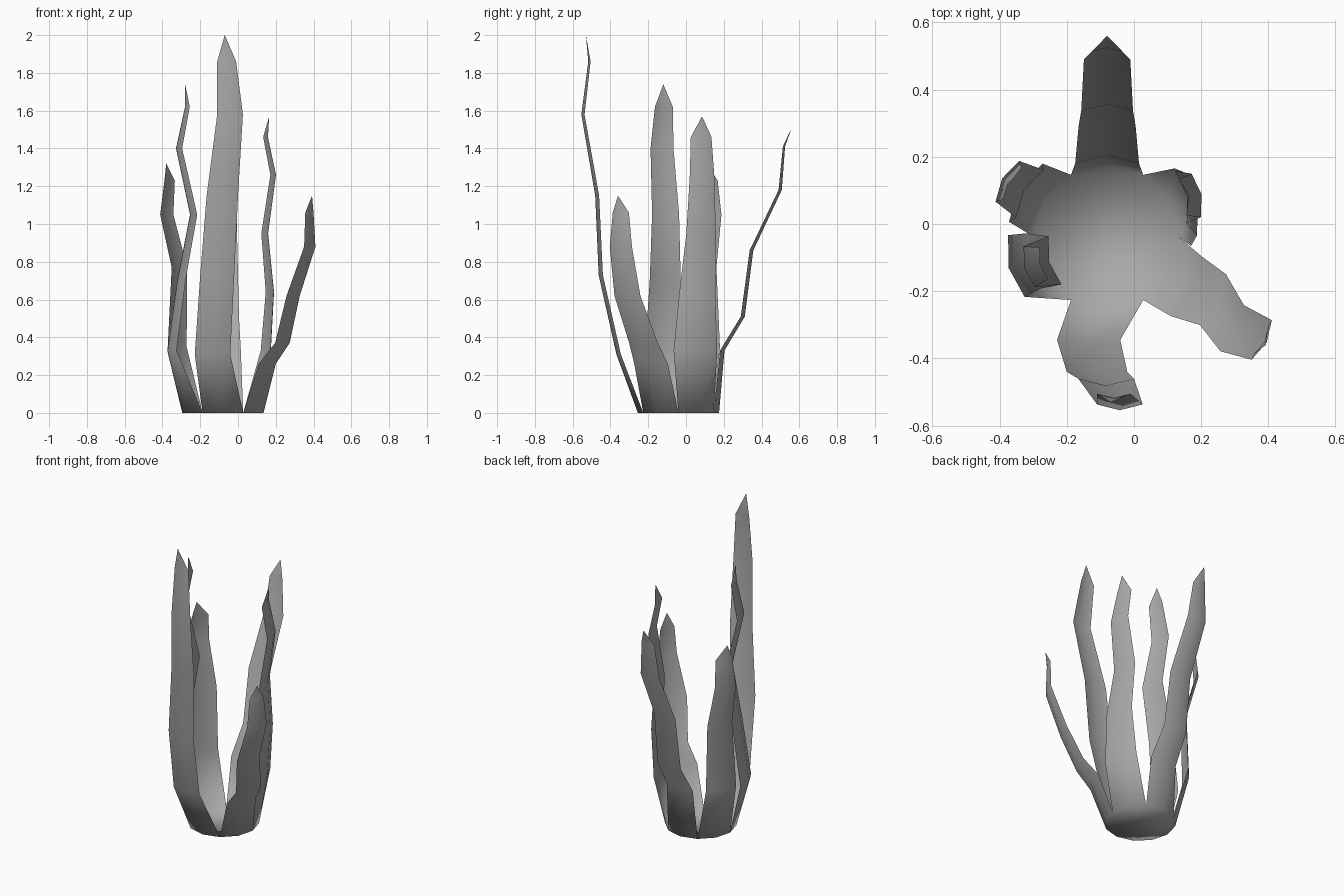
import bpy, bmesh
from math import sin, cos, radians

cube = bpy.data.objects.get("Cube")
if cube:
    bpy.data.objects.remove(cube, do_unlink=True)

# One grey for the whole plant
grey = bpy.data.materials.new("mid_grey")
grey.use_nodes = True
colour = (0.4, 0.4, 0.4, 1)
grey.diffuse_color = colour
bsdf = grey.node_tree.nodes["Principled BSDF"]
bsdf.inputs["Base Color"].default_value = colour
bsdf.inputs["Roughness"].default_value = 0.8

bm = bmesh.new()

# Twelve-sided floor; each blade grows from two of its edges
CX, CY, R = -0.08, -0.04, 0.215
ring = [bm.verts.new((CX + R * cos(radians(30 * i)), CY + R * sin(radians(30 * i)), 0))
        for i in range(12)]
bm.faces.new(ring[::-1])


def blade(start, facing, rows, tip):
    """Curved strip from three ring corners; rows are (z, x, y, half width)."""
    f = radians(facing)
    below = [ring[(start + k) % 12] for k in range(3)]
    for z, x, y, w in rows:
        row = []
        for side in (-1, 0, 1):
            bulge = 0.25 * w if side == 0 else 0
            row.append(bm.verts.new((x - sin(f) * w * side + cos(f) * bulge,
                                     y + cos(f) * w * side + sin(f) * bulge, z)))
        for k in range(2):
            bm.faces.new((below[k], below[k + 1], row[k + 1], row[k]))
        below = row
    point = bm.verts.new(tip)
    for k in range(2):
        bm.faces.new((below[k], below[k + 1], point))


# Front blade, the tallest
blade(8, -90, [(0.31, -0.135, -0.345, 0.094), (0.73, -0.11, -0.44, 0.09),
               (1.15, -0.083, -0.46, 0.083), (1.58, -0.042, -0.537, 0.068),
               (1.86, -0.06, -0.505, 0.05)], (-0.07, -0.53, 2.0))
# Back blade
blade(2, 90, [(0.33, -0.08, 0.18, 0.095), (0.51, -0.08, 0.29, 0.085),
              (0.86, -0.08, 0.337, 0.077), (1.18, -0.08, 0.49, 0.069),
              (1.41, -0.08, 0.513, 0.046)], (-0.08, 0.56, 1.51))
# Left front blade, the shortest
blade(10, -27, [(0.26, 0.155, -0.185, 0.1), (0.37, 0.235, -0.225, 0.085),
                (0.62, 0.292, -0.31, 0.077), (0.88, 0.38, -0.345, 0.066),
                (1.06, 0.378, -0.345, 0.048)], (0.392, -0.36, 1.15))
# Left back blade
blade(0, 12, [(0.33, 0.145, 0.05, 0.118), (0.64, 0.167, 0.06, 0.097),
              (0.95, 0.14, 0.08, 0.08), (1.26, 0.185, 0.085, 0.066),
              (1.46, 0.145, 0.08, 0.056)], (0.165, 0.085, 1.57))
# Right back blade
blade(4, 150, [(0.35, -0.322, 0.093, 0.1), (0.77, -0.31, 0.09, 0.082),
               (1.05, -0.377, 0.127, 0.07), (1.23, -0.362, 0.12, 0.055)],
      (-0.38, 0.11, 1.32))
# Right front blade
blade(6, -165, [(0.33, -0.35, -0.125, 0.095), (0.7, -0.3, -0.11, 0.085),
                (1.05, -0.235, -0.108, 0.074), (1.4, -0.312, -0.127, 0.063),
                (1.62, -0.268, -0.117, 0.049)], (-0.28, -0.12, 1.74))

for face in bm.faces:
    face.smooth = True
mesh = bpy.data.meshes.new("blade_cluster")
bm.to_mesh(mesh)
bm.free()
mesh.materials.append(grey)
plant = bpy.data.objects.new("blade_cluster", mesh)
bpy.context.collection.objects.link(plant)
